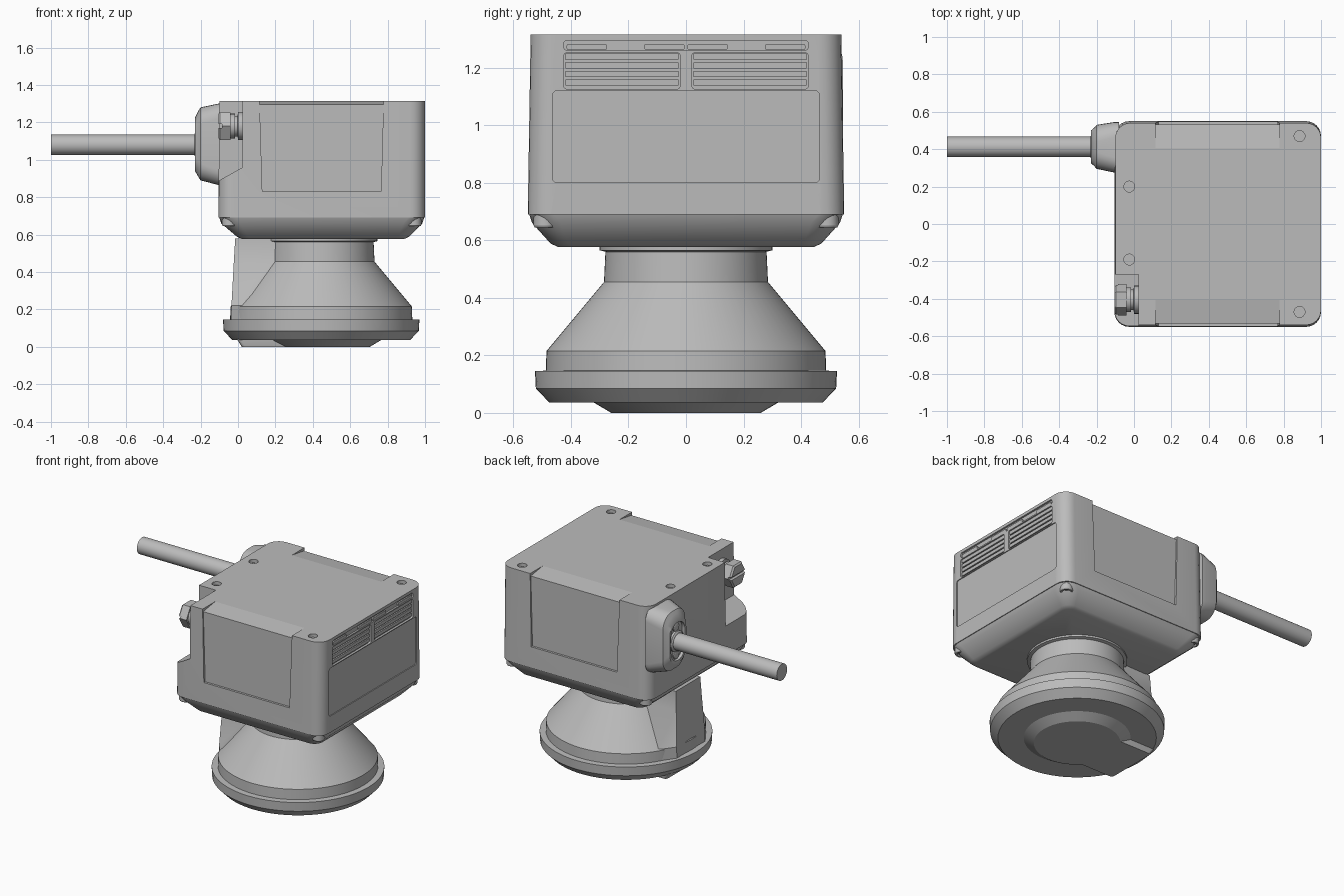
import bpy, bmesh, math
from mathutils import Matrix, Vector

old = bpy.data.objects.get("Cube")
if old:
    bpy.data.objects.remove(old, do_unlink=True)

grey = bpy.data.materials.new("mid_grey")
grey.use_nodes = True
grey.diffuse_color = (0.5, 0.5, 0.5, 1)
grey.node_tree.nodes["Principled BSDF"].inputs["Base Color"].default_value = (0.5, 0.5, 0.5, 1)

AXIS = {
    "x": lambda u, v, w: (w, u, v),
    "y": lambda u, v, w: (u, w, v),
    "z": lambda u, v, w: (u, v, w),
}


def smooth(ob):
    bpy.ops.object.select_all(action="DESELECT")
    ob.select_set(True)
    bpy.context.view_layer.objects.active = ob
    bpy.ops.object.shade_smooth_by_angle(angle=math.radians(28))


def loft(name, axis, rings):
    """Skin a list of (outline, position along axis) and cap both ends."""
    bm = bmesh.new()
    loops = [[bm.verts.new(AXIS[axis](u, v, w)) for u, v in pts] for pts, w in rings]
    n = len(loops[0])
    for a, b in zip(loops, loops[1:]):
        for i in range(n):
            j = (i + 1) % n
            bm.faces.new((a[i], a[j], b[j], b[i]))
    bm.faces.new(loops[0][::-1])
    bm.faces.new(loops[-1])
    bmesh.ops.recalc_face_normals(bm, faces=bm.faces)
    mesh = bpy.data.meshes.new(name)
    bm.to_mesh(mesh)
    bm.free()
    mesh.materials.append(grey)
    ob = bpy.data.objects.new(name, mesh)
    bpy.context.collection.objects.link(ob)
    smooth(ob)
    return ob


def rounded(u0, u1, v0, v1, r, steps=6):
    pts = []
    corners = ((u1 - r, v1 - r), (u0 + r, v1 - r), (u0 + r, v0 + r), (u1 - r, v0 + r))
    for k, (cu, cv) in enumerate(corners):
        for s in range(steps + 1):
            a = (k + s / steps) * math.pi / 2
            pts.append((cu + r * math.cos(a), cv + r * math.sin(a)))
    return pts


def circle(u, v, r, n=32):
    return [(u + r * math.cos(2 * math.pi * i / n), v + r * math.sin(2 * math.pi * i / n))
            for i in range(n)]


def turned(name, axis, u, v, profile, n=32):
    return loft(name, axis, [(circle(u, v, r, n), w) for r, w in profile])


def slab(name, axis, outline, a, b):
    return loft(name, axis, [(outline, a), (outline, b)])


def cut(ob, *cutters):
    for c in cutters:
        mod = ob.modifiers.new("cut", "BOOLEAN")
        mod.operation = "DIFFERENCE"
        mod.solver = "EXACT"
        mod.object = c
        bpy.ops.object.select_all(action="DESELECT")
        ob.select_set(True)
        bpy.context.view_layer.objects.active = ob
        bpy.ops.object.modifier_apply(modifier=mod.name)
        bpy.data.objects.remove(c, do_unlink=True)
    smooth(ob)


# Housing
housing = loft("housing", "z", [
    (rounded(-0.105, 1.0, -0.55, 0.55, 0.08), 0.69),
    (rounded(-0.10, 1.0, -0.54, 0.54, 0.08), 1.315),
])

# Stepped corner for the cable gland
cut(housing, slab("corner_cutter", "y",
                  [(-0.3, 0.78), (-0.1, 0.89), (0.025, 0.96), (0.025, 1.5), (-0.3, 1.5)],
                  -0.7, -0.27))

# Recessed side panels that run over the top edge
panel = [(0.13, 0.83), (0.765, 0.83), (0.78, 1.4), (0.113, 1.4)]
for s in (-1, 1):
    cut(housing, slab("panel_cutter", "y", panel, s * 0.533, s * 0.7))
    wedge = [(s * 0.40, 1.316), (s * 0.7, 1.27), (s * 0.7, 1.4), (s * 0.40, 1.4)]
    cut(housing, slab("wedge_cutter", "x", wedge, 0.115, 0.778))

# End face recesses: label field, two vents and the top strip
cut(housing,
    slab("label_cutter", "x", rounded(-0.463, 0.463, 0.80, 1.12, 0.015), 0.994, 1.1),
    slab("vent_cutter_a", "x", rounded(-0.425, -0.02, 1.126, 1.252, 0.012), 0.985, 1.1),
    slab("vent_cutter_b", "x", rounded(0.02, 0.425, 1.126, 1.252, 0.012), 0.985, 1.1),
    slab("strip_cutter", "x", rounded(-0.425, 0.425, 1.26, 1.295, 0.012), 0.988, 1.1))
for s in (-1, 1):
    for k in range(4):
        z = 1.137 + k * 0.03
        slab("vent_slat", "x", rounded(s * 0.2225 - 0.198, s * 0.2225 + 0.198, z, z + 0.022, 0.004, 2),
             0.98, 0.994)
    for y in (0.075, 0.345):
        slab("strip_tab", "x", rounded(s * y - 0.07, s * y + 0.07, 1.262, 1.282, 0.006, 2), 0.98, 0.997)

# Screw holes in the top
for x, y in ((0.885, 0.47), (0.885, -0.47), (-0.025, 0.2), (-0.025, -0.19)):
    cut(housing, slab("hole_cutter", "z", circle(x, y, 0.029, 24), 1.29, 1.4))
    turned("top_screw", "z", x, y, [(0.02, 1.28), (0.02, 1.298)], 6)

# Bottom cover with sloping sides and corner screws
cover = loft("bottom_cover", "z", [
    (rounded(0.02, 0.89, -0.445, 0.445, 0.05), 0.577),
    (rounded(-0.005, 0.915, -0.47, 0.47, 0.06), 0.588),
    (rounded(-0.09, 0.985, -0.535, 0.535, 0.10), 0.66),
    (rounded(-0.10, 0.995, -0.545, 0.545, 0.085), 0.69),
])
for x in (-0.045, 0.94):
    for s in (-1, 1):
        boss = turned("corner_boss", "z", x, s * 0.49, [(0.036, 0.645), (0.04, 0.652), (0.04, 0.70)], 24)
        cut(boss, slab("boss_cutter", "z", circle(x, s * 0.49, 0.025, 24), 0.6, 0.66))
        turned("corner_screw", "z", x, s * 0.49, [(0.016, 0.65), (0.016, 0.67)], 6)

# Flared optical hood, turned about its upright axis
CX = 0.445
turned("hood", "z", CX, 0, [
    (0.475, 0.036), (0.522, 0.085), (0.525, 0.145), (0.487, 0.147), (0.485, 0.215),
    (0.285, 0.455), (0.28, 0.56), (0.30, 0.565), (0.30, 0.585)], 72)
turned("hood_foot", "z", CX, 0, [(0.26, 0.0), (0.322, 0.037), (0.322, 0.045)], 72)
loft("foot_tongue", "z", [
    (rounded(0.02, 0.45, -0.18, 0.18, 0.02), 0.0),
    (rounded(-0.005, 0.45, -0.19, 0.19, 0.02), 0.04),
    (rounded(-0.005, 0.45, -0.19, 0.19, 0.02), 0.06)])

# Spine that stiffens the hood beside the neck
def spine_ring(outer, half, inner, wide):
    return [(outer, -half), (inner, -wide), (0.4, -wide), (0.4, wide), (inner, wide), (outer, half)]

loft("hood_spine", "z", [
    (spine_ring(-0.038, 0.15, 0.03, 0.25), 0.14),
    (spine_ring(-0.035, 0.15, 0.035, 0.245), 0.22),
    (spine_ring(-0.022, 0.135, 0.19, 0.14), 0.46),
    (spine_ring(-0.015, 0.13, 0.195, 0.135), 0.58)])

# Cable outlet block
outlet = loft("outlet_block", "x", [
    (rounded(0.27, 0.545, 0.86, 1.305, 0.08), -0.08),
    (rounded(0.275, 0.545, 0.865, 1.30, 0.08), -0.105),
    (rounded(0.295, 0.53, 0.89, 1.28, 0.09), -0.20),
    (rounded(0.31, 0.515, 0.91, 1.26, 0.09), -0.213),
    (rounded(0.325, 0.50, 0.94, 1.225, 0.08), -0.230)])
cut(outlet, slab("outlet_cutter", "x", rounded(0.34, 0.485, 0.955, 1.21, 0.07), -0.21, -0.3))
for z in (0.99, 1.175):
    turned("outlet_screw", "x", 0.412, z, [(0.03, -0.20), (0.03, -0.218), (0.022, -0.222)], 20)
turned("cable_grommet", "x", 0.412, 1.08, [(0.068, -0.2), (0.068, -0.225), (0.058, -0.232)])
turned("cable", "x", 0.412, 1.08, [(0.055, -0.2), (0.055, -1.0)], 40)

# Gland with hexagonal head
turned("gland_stem", "x", -0.405, 1.18, [
    (0.075, 0.035), (0.075, 0.0), (0.055, -0.002), (0.055, -0.015), (0.066, -0.017), (0.066, -0.05)])
head = turned("gland_head", "x", -0.405, 1.18, [(0.085, -0.04), (0.085, -0.095), (0.075, -0.105)], 6)
cut(head, slab("slot_cutter", "x", rounded(-0.55, -0.25, 1.17, 1.19, 0.002, 1), -0.085, -0.2))
